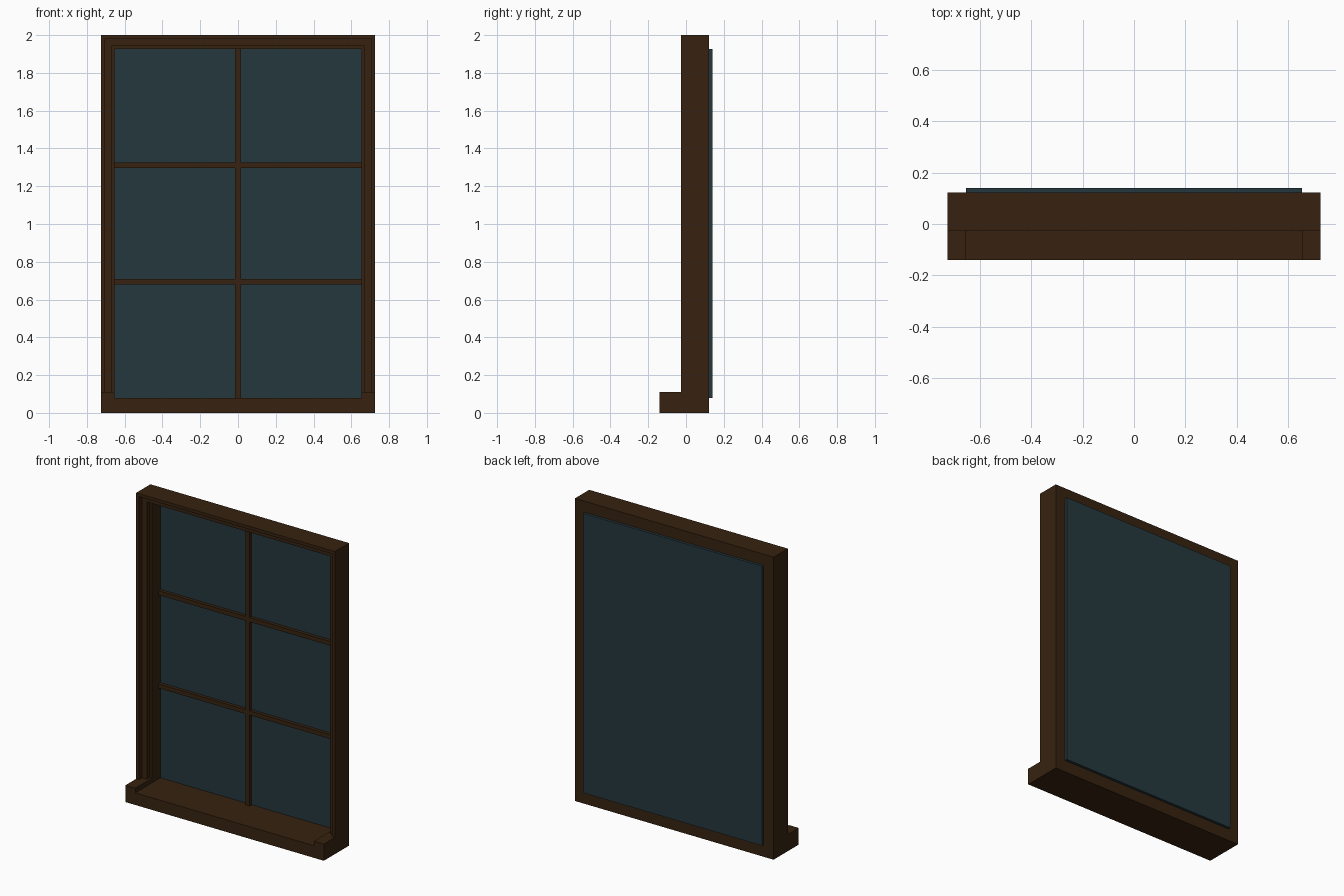
import bpy, bmesh

if "Cube" in bpy.data.objects:
    bpy.data.objects.remove(bpy.data.objects["Cube"])

W, H = 0.726, 2.0            # half width and height of the frame
BACK, FRONT = 0.122, -0.026  # frame depth range
RIM = 0.073                  # frame width up to the opening
SILL, EAR = 0.08, 0.11       # sill height in the middle and at its ends


def material(name, rgb):
    m = bpy.data.materials.new(name)
    m.diffuse_color = (*rgb, 1)
    m.use_nodes = True
    m.node_tree.nodes["Principled BSDF"].inputs["Base Color"].default_value = m.diffuse_color
    return m


wood = material("dark_wood", (0.038, 0.0165, 0.005))
pane = material("dark_glass", (0.0185, 0.039, 0.048))


def loft(name, rings, mat):
    """Joins closed rings of points into a capped solid."""
    bm = bmesh.new()
    rows = [[bm.verts.new(p) for p in ring] for ring in rings]
    n = len(rows[0])
    for a, b in zip(rows, rows[1:]):
        for i in range(n):
            j = (i + 1) % n
            bm.faces.new((a[i], a[j], b[j], b[i]))
    bm.faces.new(rows[0])
    bm.faces.new(rows[-1][::-1])
    bmesh.ops.recalc_face_normals(bm, faces=bm.faces)
    me = bpy.data.meshes.new(name)
    bm.to_mesh(me)
    bm.free()
    me.materials.append(mat)
    ob = bpy.data.objects.new(name, me)
    bpy.context.collection.objects.link(ob)
    return ob


def box(name, x0, x1, y0, y1, z0, z1, mat):
    ring = [(x0, z0), (x1, z0), (x1, z1), (x0, z1)]
    return loft(name, [[(x, y, z) for x, z in ring] for y in (y0, y1)], mat)


# Stepped frame: (inset, y) profile swept up, across and down with mitres
profile = [(0, BACK), (0, FRONT), (0.02, FRONT), (0.02, 0.005),
           (0.057, 0.005), (0.057, 0.035), (RIM, 0.035), (RIM, BACK)]
loft("window_frame", [
    [(-W + i, y, EAR) for i, y in profile],
    [(-W + i, y, H - i) for i, y in profile],
    [(W - i, y, H - i) for i, y in profile],
    [(W - i, y, EAR) for i, y in profile]], wood)

# Sill with raised ends
X = W - RIM
outline = [(-W, 0), (W, 0), (W, EAR), (X, EAR), (X, SILL),
           (-X, SILL), (-X, EAR), (-W, EAR)]
loft("sill", [[(x, y, z) for x, z in outline] for y in (-0.14, BACK)], wood)

# Glass sheet behind the frame
box("glass", -X, X, BACK, 0.14, SILL, H - RIM, pane)

# Glazing bars
box("vertical_bar", -0.015, 0.015, 0.1, BACK, SILL, H - RIM, wood)
for k, z in enumerate((0.695, 1.311)):
    for side, (x0, x1) in {"left": (-X, -0.015), "right": (0.015, X)}.items():
        box(f"cross_bar_{side}_{k + 1}", x0, x1, 0.1, BACK, z - 0.014, z + 0.014, wood)
